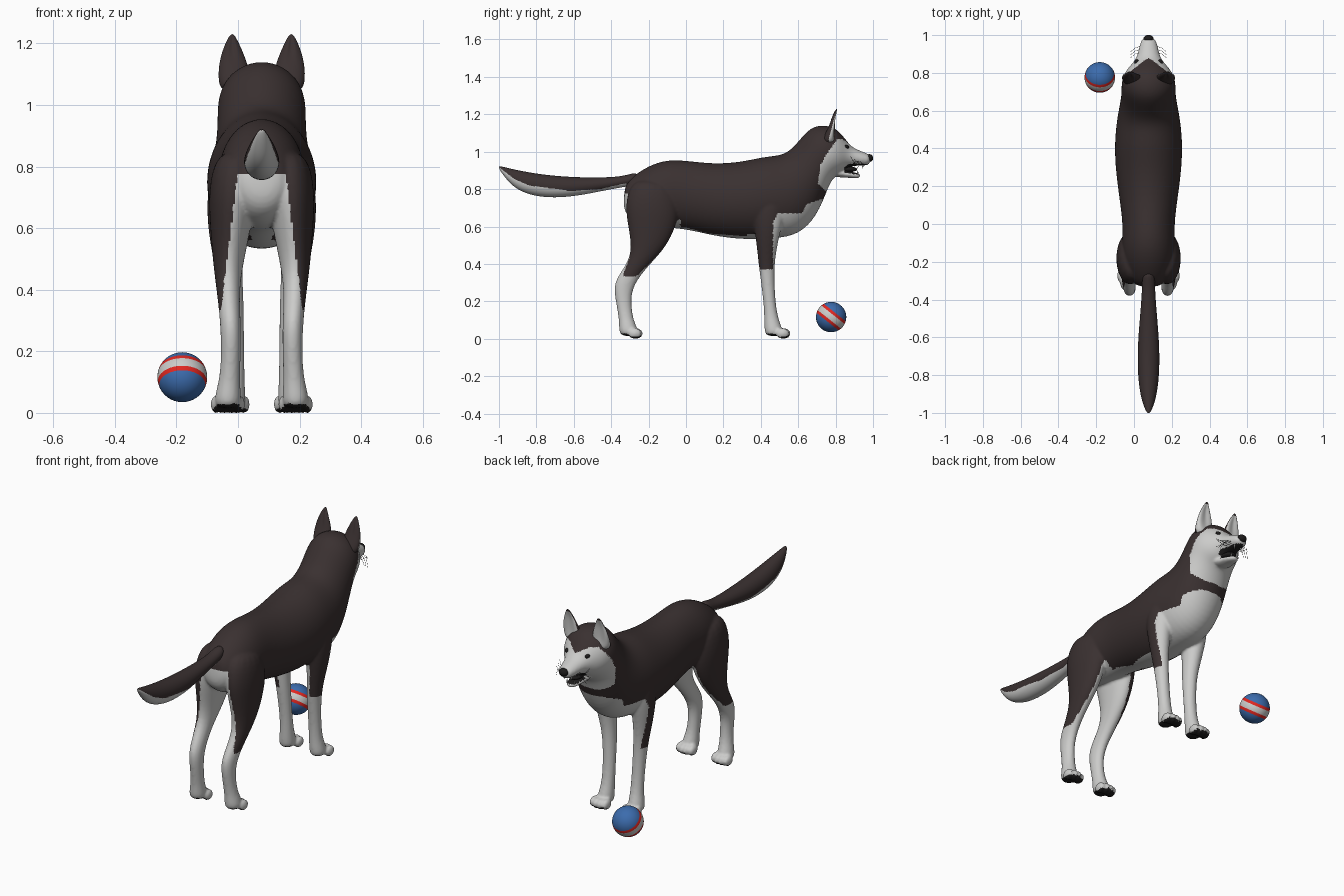
import bpy, bmesh, math
from mathutils import Vector, Matrix

cube = bpy.data.objects.get("Cube")
if cube:
    bpy.data.objects.remove(cube, do_unlink=True)

SHIFT = 0.077   # the dog stands a little to its side of the ball


def material(name, rgb):
    m = bpy.data.materials.new(name)
    m.use_nodes = True
    m.diffuse_color = (*rgb, 1)
    bsdf = m.node_tree.nodes["Principled BSDF"]
    bsdf.inputs["Base Color"].default_value = (*rgb, 1)
    bsdf.inputs["Roughness"].default_value = 0.8
    return m


dark = material("dark_fur", (0.042, 0.030, 0.030))
white = material("white_fur", (0.60, 0.60, 0.59))
black = material("black_skin", (0.012, 0.011, 0.011))
blue = material("ball_blue", (0.045, 0.15, 0.42))
red = material("ball_red", (0.75, 0.02, 0.015))
FUR = [dark, white, black]
DARK, WHITE, BLACK = range(3)


def loft(bm, rings, xc=0, sides=16):
    """Skin ellipses given by two opposite (y, z) points, half width and optional x."""
    loops = []
    for ya, za, yb, zb, w, *x in rings:
        mid = Vector((x[0] if x else xc, (ya + yb) / 2, (za + zb) / 2))
        half = Vector((0, (ya - yb) / 2, (za - zb) / 2))
        side = Vector((w, 0, 0))
        angles = [math.tau * i / sides for i in range(sides)]
        loops.append([bm.verts.new(mid + half * math.cos(a) + side * math.sin(a)) for a in angles])
    for a, b in zip(loops, loops[1:]):
        for i in range(sides):
            j = (i + 1) % sides
            bm.faces.new((a[i], a[j], b[j], b[i]))
    bm.faces.new(loops[0])
    bm.faces.new(loops[-1])


def ball_at(bm, loc, size, turn=Matrix(), u=16, v=10):
    m = Matrix.Translation(loc) @ turn @ Matrix.Diagonal((*size, 1))
    bmesh.ops.create_uvsphere(bm, u_segments=u, v_segments=v, radius=1, matrix=m)


def finish(name, bm, mats, rule=None, modifiers=(), x=SHIFT):
    """Make the object, bake its modifiers and colour its faces by the rule."""
    bmesh.ops.recalc_face_normals(bm, faces=bm.faces)
    mesh = bpy.data.meshes.new(name)
    bm.to_mesh(mesh)
    bm.free()
    ob = bpy.data.objects.new(name, mesh)
    bpy.context.collection.objects.link(ob)
    for kind, settings in modifiers:
        mod = ob.modifiers.new(kind.title(), kind)
        for key, value in settings.items():
            setattr(mod, key, value)
    if modifiers:
        graph = bpy.context.evaluated_depsgraph_get()
        baked = bpy.data.meshes.new_from_object(ob.evaluated_get(graph))
        ob.modifiers.clear()
        ob.data = baked
    ob.data.materials.clear()
    for m in mats:
        ob.data.materials.append(m)
    for p in ob.data.polygons:
        p.use_smooth = True
        p.material_index = rule(p.center, p.normal) if rule else 0
    ob.location.x = x
    return ob


def ramp(t, points):
    """Piecewise linear lookup."""
    for (a, va), (b, vb) in zip(points, points[1:]):
        if t <= b:
            return va + (vb - va) * max(0, (t - a) / (b - a))
    return points[-1][1]


SUBSURF = ("SUBSURF", {"levels": 2, "render_levels": 2})

# Trunk, neck and upper head: top point, bottom point, half width
trunk = [
    (-.325, .82, -.335, .74, .04), (-.30, .86, -.33, .66, .09), (-.2, .93, -.24, .60, .135),
    (-.1, .962, -.12, .59, .145), (0, .957, 0, .583, .138), (.15, .938, .15, .545, .160),
    (.3, .95, .3, .525, .180), (.42, .98, .44, .53, .184), (.52, .985, .58, .54, .172),
    (.575, 1.03, .68, .62, .156), (.62, 1.085, .738, .74, .147), (.67, 1.135, .77, .83, .147),
    (.735, 1.148, .80, .868, .143), (.80, 1.13, .825, .88, .122), (.845, 1.08, .85, .90, .09),
    (.88, 1.03, .88, .922, .064), (.92, 1.01, .92, .924, .054), (.96, .995, .965, .925, .044),
    (.99, .98, .985, .935, .03)]
jaw = [(.78, .91, .78, .862, .06), (.85, .902, .86, .862, .044),
       (.90, .89, .905, .855, .034), (.935, .882, .932, .86, .02)]

# Legs: front point, back point, half width, distance from the middle
hind_leg = [
    (-.06, .84, -.28, .87, .07, .08), (-.03, .70, -.328, .74, .08, .095),
    (-.05, .60, -.32, .64, .07, .10), (-.105, .49, -.295, .52, .053, .108),
    (-.185, .405, -.30, .43, .04, .11), (-.25, .33, -.355, .35, .035, .105),
    (-.293, .25, -.39, .285, .034, .10), (-.29, .16, -.374, .19, .032, .10),
    (-.28, .10, -.358, .10, .035, .105), (-.26, .06, -.36, .05, .044, .11),
    (-.26, .012, -.35, .012, .042, .11)]
front_leg = [
    (.55, .80, .36, .80, .07, .10), (.53, .66, .355, .66, .064, .118),
    (.50, .55, .37, .55, .054, .115), (.48, .45, .382, .45, .043, .105),
    (.472, .36, .392, .36, .037, .095), (.477, .21, .413, .21, .034, .09),
    (.492, .11, .418, .11, .035, .09), (.515, .06, .418, .05, .043, .095),
    (.515, .012, .425, .012, .042, .095)]

body = bmesh.new()
loft(body, trunk)
loft(body, jaw)
for s in (-1, 1):
    for leg, toe_y in ((hind_leg, -.262), (front_leg, .528)):
        loft(body, [(*r[:5], s * r[5]) for r in leg])
        for k in (-1.5, -.5, .5, 1.5):   # toes
            spot = (s * leg[-1][5] + k * .025, toe_y - .008 * abs(k), .028)
            ball_at(body, spot, (.019, .036, .029))


def coat(c, n):
    x, y, z = abs(c.x), c.y, c.z
    inward = n.x * (1 if c.x > 0 else -1) < -.1
    if z < .03 and n.z < -.5:                                   # paw pads
        return BLACK
    if y > .845 and .878 < z < .935 and abs(n.z) > .6 and x < .05:   # lips
        return BLACK
    if z > .79 and y > .6:                                      # face mask
        edge = ramp(z, [(.79, .745), (.83, .705), (.93, .72), (1.0, .76), (1.06, .805)])
        brow = 1.035 + .55 * x if x < .06 else 1.068
        return WHITE if y > edge and (z < brow or y > .9) else DARK
    if y > .465:                                                # chest and front of legs
        top = ramp(y, [(.465, .62), (.49, .67), (.62, .67), (.645, .72), (.72, .745)])
        return WHITE if z < top else DARK
    if y > .33:                                                 # front legs
        if z < .37 or (inward and z < .56) or (x < .085 and z < .57):
            return WHITE
        return DARK
    if y > -.03:                                                # belly
        return WHITE if z < ramp(y, [(0, .595), (.12, .563), (.3, .55)]) else DARK
    if z < .335:                                                # hind feet
        return WHITE
    return WHITE if z < .775 and x < .13 - .12 * (z - .35) else DARK   # thighs


finish("dog_body", body, FUR, coat, [
    SUBSURF, ("REMESH", {"mode": "VOXEL", "voxel_size": .0075}),
    ("SMOOTH", {"factor": .5, "iterations": 4})])

# Tail with a pale underside
tail = bmesh.new()
loft(tail, [
    (-.25, .90, -.27, .82, .035), (-.33, .868, -.33, .812, .034), (-.46, .862, -.46, .787, .043),
    (-.62, .865, -.62, .755, .058), (-.78, .88, -.78, .752, .060), (-.90, .902, -.90, .79, .046),
    (-.97, .918, -.96, .85, .026), (-1.005, .926, -1.0, .908, .008)])
tail_edge = [(-1, .918), (-.92, .855), (-.84, .82), (-.62, .79), (-.46, .80), (-.33, .83)]
finish("tail", tail, FUR, lambda c, n: WHITE if c.y < -.32 and c.z < ramp(c.y, tail_edge) else DARK,
       [("SUBSURF", {"levels": 3, "render_levels": 3})])

# Ears, pale on the inside
for s, label in ((-1, "right"), (1, "left")):
    ear = bmesh.new()
    loft(ear, [
        (.80, 1.04, .72, 1.04, .050, s * .085), (.803, 1.09, .74, 1.09, .054, s * .089),
        (.806, 1.14, .765, 1.14, .046, s * .093), (.811, 1.19, .79, 1.19, .028, s * .096),
        (.813, 1.232, .803, 1.232, .006, s * .096)])
    for v in ear.verts:   # hollow the front
        if v.co.y > .79 and 1.06 < v.co.z < 1.2:
            v.co.y -= .018 * max(0, 1 - abs(v.co.x - s * .095) / .04)
    facing = Vector((s * .45, .89, 0))
    finish(label + "_ear", ear, FUR,
           lambda c, n: WHITE if n.dot(facing) > .3 and c.z < 1.215 else DARK, [SUBSURF])

# Nose, eyes, mouth lining and teeth
nose = bmesh.new()
ball_at(nose, (0, .980, .966), (.027, .021, .021))
finish("nose", nose, [black])
eyes = bmesh.new()
mouth = bmesh.new()
teeth = bmesh.new()
ball_at(mouth, (0, .865, .906), (.036, .05, .016))
for s in (-1, 1):
    ball_at(eyes, (s * .062, .858, 1.026), (.014, .014, .010), Matrix.Rotation(s * -.5, 4, 'Y'))
    for y, z, tip in ((.945, .92, -1), (.918, .89, 1)):
        spot = Matrix.Translation((s * .022, y, z))
        bmesh.ops.create_cone(teeth, cap_ends=True, segments=8, radius1=.005, radius2=.001,
                              depth=.02, matrix=spot @ Matrix.Rotation(math.pi * (tip < 0), 4, 'X'))
finish("eyes", eyes, [black])
finish("mouth_lining", mouth, [black])
finish("teeth", teeth, [white])

# Whiskers
curve = bpy.data.curves.new("whiskers", "CURVE")
curve.dimensions = "3D"
curve.bevel_depth = .0008
for s in (-1, 1):
    for k in range(6):
        y, z = .91 + .016 * (k % 3), .95 - .014 * (k // 3)
        line = curve.splines.new("POLY")
        line.points.add(2)
        for p, (dx, dy, dz) in zip(line.points, ((.04, 0, 0), (.07, -.01, .004), (.095, -.03, -.012))):
            p.co = (s * dx, y + dy, z + dz * (k - 2), 1)
curve.materials.append(black)
whiskers = bpy.data.objects.new("whiskers", curve)
whiskers.location.x = SHIFT
bpy.context.collection.objects.link(whiskers)

# Ball with a tilted red and white band
R = .081
band_axis = Vector((0, .62, .78)).normalized()
toy = bmesh.new()
ball_at(toy, (0, 0, 0), (R, R, R), band_axis.to_track_quat('Z', 'Y').to_matrix().to_4x4(), 48, 32)


def stripes(c, n):
    d = abs(c.dot(band_axis))
    return 1 if d < .016 else 2 if d < .031 else 0


toy_ball = finish("toy_ball", toy, [blue, white, red], stripes, x=-.181)
toy_ball.location.yz = (.776, .116)
